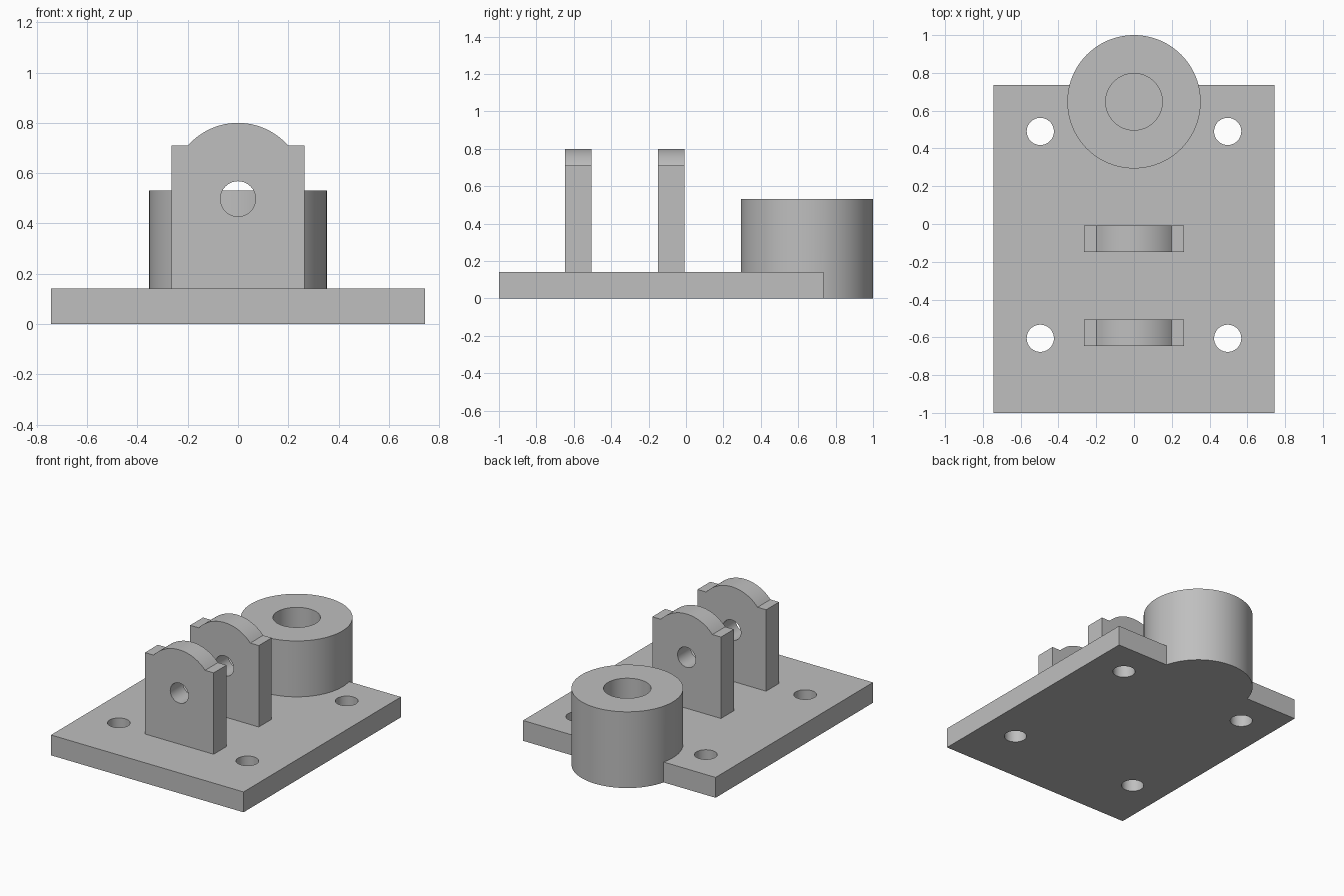
import bpy
from math import sin, cos, asin, pi

cube = bpy.data.objects.get("Cube")
if cube:
    bpy.data.objects.remove(cube)

PLATE_X, PLATE_FRONT, PLATE_BACK, THICK = 0.743, -1.0, 0.735, 0.142
BOSS_Y, BOSS_R, BOSS_TOP, BORE_R = 0.647, 0.353, 0.532, 0.15
LUG_X, SHOULDER, LUG_TOP = 0.265, 0.71, 0.80

grey = bpy.data.materials.new("grey_metal")
grey.use_nodes = True
colour = (0.52, 0.52, 0.52, 1)
grey.diffuse_color = colour
grey.node_tree.nodes["Principled BSDF"].inputs["Base Color"].default_value = colour


def finish(name):
    obj = bpy.context.object
    obj.name = name
    obj.data.materials.clear()
    obj.data.materials.append(grey)
    return obj


def box(name, low, high):
    centre = [(a + b) / 2 for a, b in zip(low, high)]
    bpy.ops.mesh.primitive_cube_add(size=1, location=centre)
    obj = finish(name)
    obj.scale = [b - a for a, b in zip(low, high)]
    bpy.ops.object.transform_apply(location=True, rotation=True, scale=True)
    return obj


def cylinder(name, radius, depth, centre, tilt=0, sides=64):
    bpy.ops.mesh.primitive_cylinder_add(vertices=sides, radius=radius, depth=depth,
                                        location=centre, rotation=(tilt, 0, 0))
    obj = finish(name)
    bpy.ops.object.transform_apply(location=True, rotation=True, scale=True)
    return obj


def combine(target, other, operation):
    mod = target.modifiers.new("join", "BOOLEAN")
    mod.operation, mod.solver, mod.object = operation, "EXACT", other
    bpy.context.view_layer.objects.active = target
    bpy.ops.object.modifier_apply(modifier=mod.name)
    bpy.data.objects.remove(other)


def smooth(obj):
    bpy.ops.object.select_all(action="DESELECT")
    obj.select_set(True)
    bpy.context.view_layer.objects.active = obj
    bpy.ops.object.shade_smooth_by_angle(angle=pi / 6)


# Base plate with the round boss merged into its back edge
plate = box("base_plate_with_boss", (-PLATE_X, PLATE_FRONT, 0), (PLATE_X, PLATE_BACK, THICK))
boss = cylinder("boss", BOSS_R, BOSS_TOP, (0, BOSS_Y, BOSS_TOP / 2), sides=96)
combine(plate, boss, "UNION")

# Blind bore in the boss, closed at plate height
bore = cylinder("bore", BORE_R, 1, (0, BOSS_Y, THICK + 0.5))
combine(plate, bore, "DIFFERENCE")

# Four bolt holes through the plate
for x in (-0.496, 0.496):
    for y in (-0.605, 0.49):
        combine(plate, cylinder("bolt_hole", 0.072, 1, (x, y, 0)), "DIFFERENCE")
smooth(plate)

# Two upright lugs: square shoulders, arched top, pin hole
ARC_R = LUG_X
arc_z = LUG_TOP - ARC_R
half = pi / 2 - asin((SHOULDER - arc_z) / ARC_R)
steps = 24
arch = [(ARC_R * sin(a), arc_z + ARC_R * cos(a))
        for a in (half - 2 * half * i / steps for i in range(steps + 1))]
outline = [(-LUG_X, THICK), (LUG_X, THICK), (LUG_X, SHOULDER)] + arch + [(-LUG_X, SHOULDER)]


def lug(name, front):
    n = len(outline)
    verts = [(x, y, z) for y in (front, front + THICK) for x, z in outline]
    faces = [tuple(range(n)), tuple(reversed(range(n, 2 * n)))]
    faces += [(i, i + n, (i + 1) % n + n, (i + 1) % n) for i in range(n)]
    mesh = bpy.data.meshes.new(name)
    mesh.from_pydata(verts, [], faces)
    mesh.materials.append(grey)
    obj = bpy.data.objects.new(name, mesh)
    bpy.context.collection.objects.link(obj)
    combine(obj, cylinder("pin_hole", 0.07, 1, (0, front, 0.498), tilt=pi / 2), "DIFFERENCE")
    smooth(obj)


lug("front_lug", -0.647)
lug("rear_lug", -0.149)
